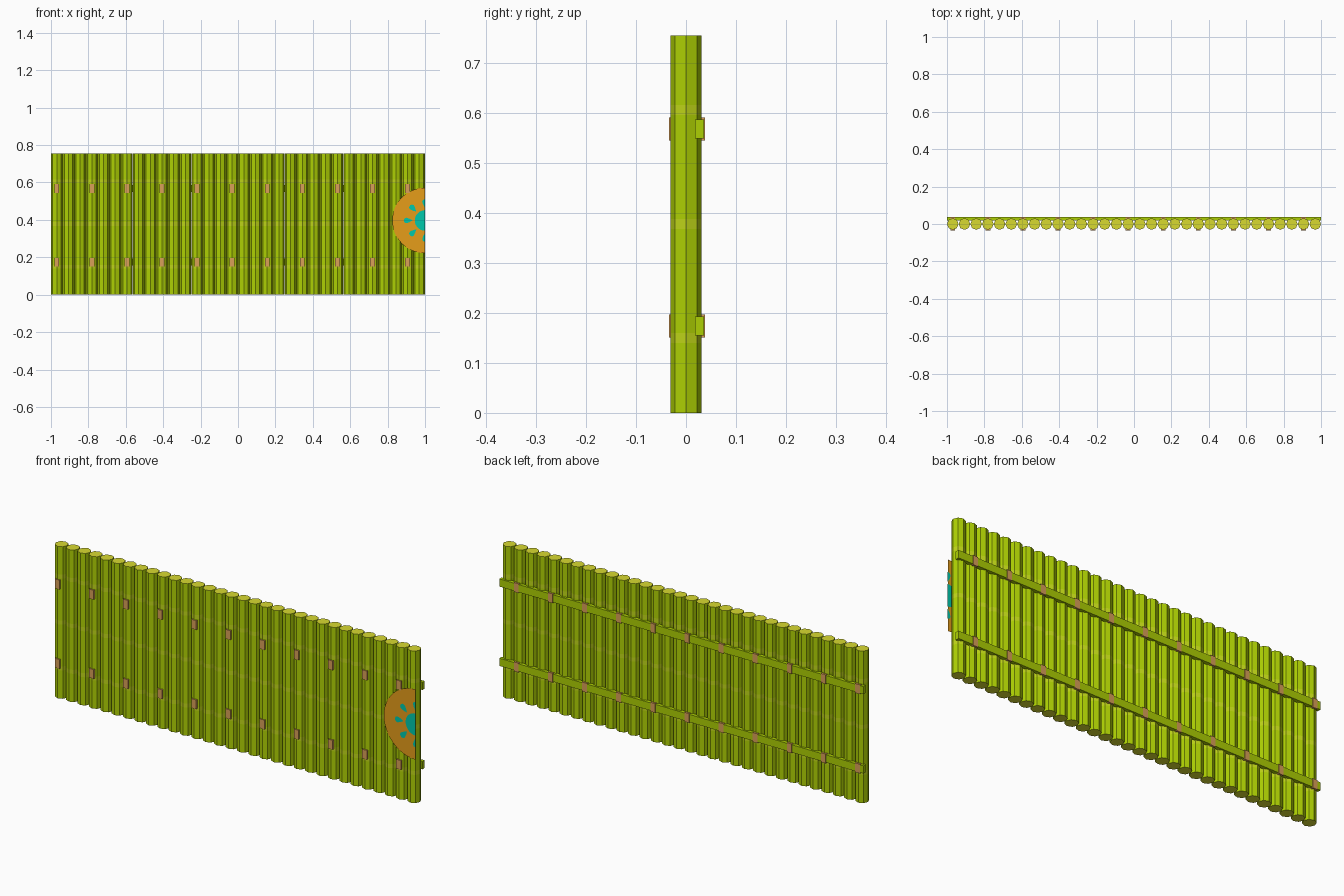
import bpy, bmesh, math
from mathutils import Matrix

if "Cube" in bpy.data.objects:
    bpy.data.objects.remove(bpy.data.objects["Cube"])


def material(name, r, g, b):
    lin = lambda c: (c / 255 / 12.92) if c < 10 else ((c / 255 + 0.055) / 1.055) ** 2.4
    m = bpy.data.materials.new(name)
    m.diffuse_color = (lin(r), lin(g), lin(b), 1)
    m.use_nodes = True
    m.node_tree.nodes["Principled BSDF"].inputs["Base Color"].default_value = m.diffuse_color
    return m


GREEN = material("bamboo green", 174, 208, 3)
CUT = material("cut bamboo end", 216, 218, 48)
NODE = material("bamboo node", 190, 212, 24)
ROPE = material("rope tan", 218, 160, 88)
ORANGE = material("sign orange", 230, 157, 26)
TEAL = material("sign teal", 0, 200, 172)

COUNT, RADIUS, HEIGHT = 32, 0.031, 0.755
SPACING = 2 * (1 - RADIUS) / (COUNT - 1)
pole_x = [-1 + RADIUS + i * SPACING for i in range(COUNT)]
RAIL_Z = (0.174, 0.568)
NODE_Z = (0.15, 0.378, 0.606)


def finish(name, bm, *mats):
    me = bpy.data.meshes.new(name)
    bm.to_mesh(me)
    bm.free()
    for m in mats:
        me.materials.append(m)
    ob = bpy.data.objects.new(name, me)
    bpy.context.collection.objects.link(ob)
    return ob


def add_box(bm, x0, x1, y0, y1, z0, z1):
    mat = Matrix.Translation(((x0 + x1) / 2, (y0 + y1) / 2, (z0 + z1) / 2))
    mat = mat @ Matrix.Diagonal((x1 - x0, y1 - y0, z1 - z0, 1))
    bmesh.ops.create_cube(bm, size=1, matrix=mat)


def add_flat(bm, pts, y):
    """Flat x/z outline at depth y."""
    bm.faces.new([bm.verts.new((x, y, z)) for x, z in pts])


# Bamboo poles: octagonal, light cut ends, with node bands cut into the sides
bm = bmesh.new()
for x in pole_x:
    bmesh.ops.create_cone(bm, cap_ends=True, segments=8, radius1=RADIUS, radius2=RADIUS,
                          depth=HEIGHT, matrix=Matrix.Translation((x, 0, HEIGHT / 2)))
for z in NODE_Z:
    for edge in (z - 0.010, z + 0.010):
        bmesh.ops.bisect_plane(bm, geom=bm.verts[:] + bm.edges[:] + bm.faces[:],
                               plane_co=(0, 0, edge), plane_no=(0, 0, 1))
for f in bm.faces:
    f.normal_update()
    mid = f.calc_center_median().z
    if abs(f.normal.z) > 0.5:
        f.material_index = 1
    elif any(abs(mid - z) < 0.009 for z in NODE_Z):
        f.material_index = 2
finish("bamboo_poles", bm, GREEN, CUT, NODE)

# Two rails across the back
bm = bmesh.new()
for z in RAIL_Z:
    add_box(bm, -1, 1, 0.018, 0.0365, z - 0.019, z + 0.019)
finish("back_rails", bm, GREEN)

# Rope lashings around every third pole and the rails
bm = bmesh.new()
for x in pole_x[::3]:
    for z in RAIL_Z:
        add_box(bm, x - 0.013, x + 0.013, -0.0345, 0.038, z - 0.023, z + 0.023)
finish("rope_lashings", bm, ROPE)

# Half-round sign on the right edge
CX, CZ, Y = 1.0, 0.397, -0.034


def half_disc(r, n):
    return [(CX + r * math.cos(a), CZ + r * math.sin(a))
            for a in (math.pi / 2 + math.pi * i / n for i in range(n + 1))]


bm = bmesh.new()
add_flat(bm, half_disc(0.175, 24), Y)
finish("sign_half_disc", bm, ORANGE)

# Painted sun: centre and teardrop rays, on both faces of the sign
drop = [(0.066, 0), (0.085, 0.010), (0.100, 0.015), (0.110, 0.011), (0.114, 0),
        (0.110, -0.011), (0.100, -0.015), (0.085, -0.010)]
bm = bmesh.new()
for y in (Y - 0.0006, Y + 0.0006):
    add_flat(bm, half_disc(0.055, 14), y)
    for k in range(5):
        a = math.pi / 2 + k * math.pi / 4
        c, s = math.cos(a), math.sin(a)
        # end rays are halved by the edge of the sign
        side = drop[:5] if k == 0 else [drop[0]] + drop[4:] if k == 4 else drop
        add_flat(bm, [(CX + u * c - v * s, CZ + u * s + v * c) for u, v in side], y)
finish("sign_sun", bm, TEAL)
